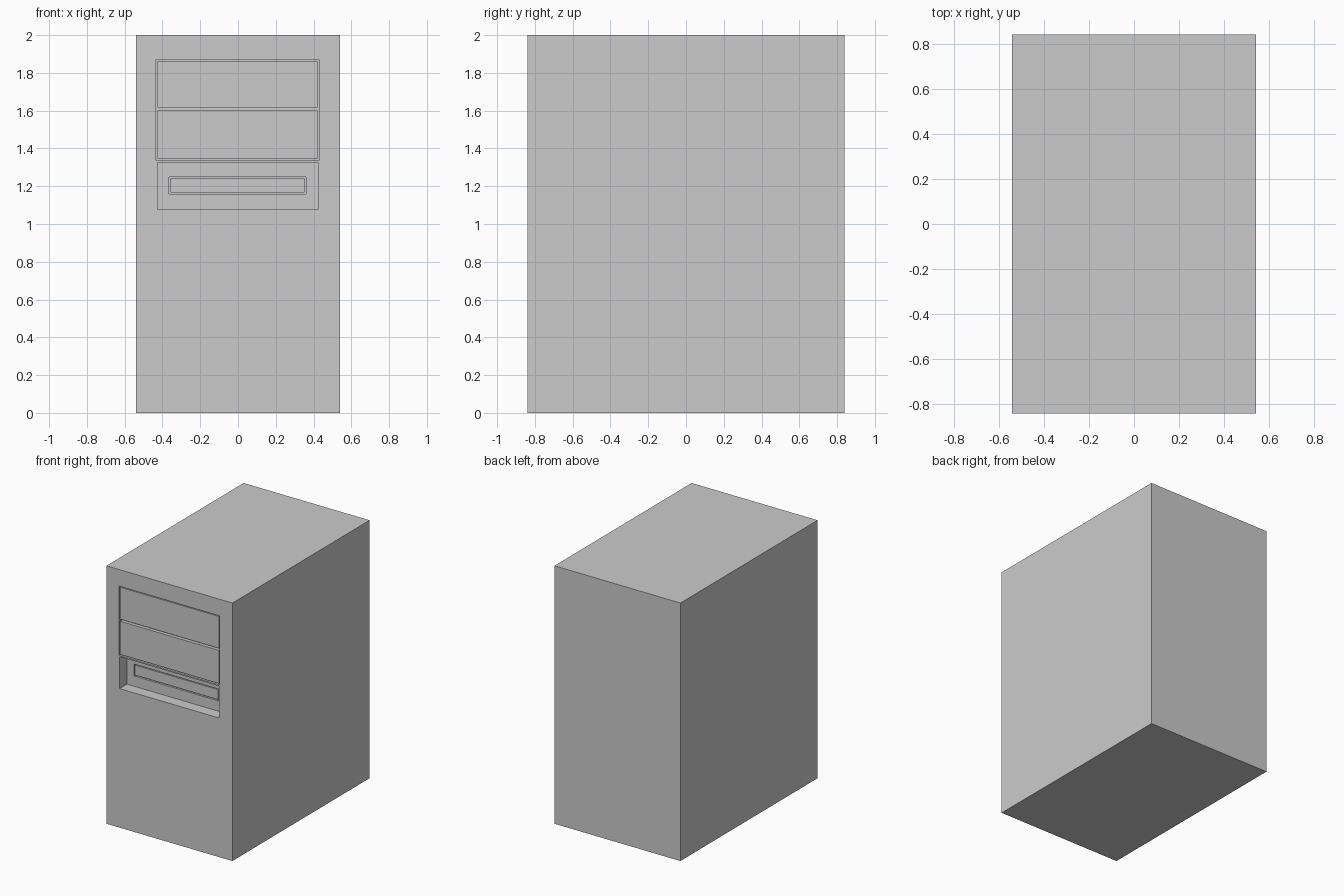
import bpy
import bmesh

if "Cube" in bpy.data.objects:
    bpy.data.objects.remove(bpy.data.objects["Cube"])

FRONT = -0.84


def box(name, x0, x1, y0, y1, z0, z1):
    bm = bmesh.new()
    bmesh.ops.create_cube(bm, size=1)
    bmesh.ops.scale(bm, vec=(x1 - x0, y1 - y0, z1 - z0), verts=bm.verts)
    bmesh.ops.translate(bm, vec=((x0 + x1) / 2, (y0 + y1) / 2, (z0 + z1) / 2), verts=bm.verts)
    mesh = bpy.data.meshes.new(name)
    bm.to_mesh(mesh)
    bm.free()
    obj = bpy.data.objects.new(name, mesh)
    bpy.context.collection.objects.link(obj)
    return obj


def cut(target, x0, x1, depth, z0, z1):
    """Cut a rectangular pocket into the front, then discard the cutter."""
    cutter = box("pocket_cutter", x0, x1, FRONT - 0.05, FRONT + depth, z0, z1)
    cutter.hide_render = True
    mod = target.modifiers.new("pocket", "BOOLEAN")
    mod.operation = "DIFFERENCE"
    mod.solver = "EXACT"
    mod.object = cutter
    bpy.context.view_layer.objects.active = target
    bpy.ops.object.modifier_apply(modifier=mod.name)
    bpy.data.objects.remove(cutter)


# Tower case with one tall drive opening and a lower recessed bay
case = box("tower_case", -0.54, 0.54, FRONT, 0.84, 0, 2)
cut(case, -0.434, 0.429, 0.03, 1.335, 1.871)
cut(case, -0.427, 0.424, 0.09, 1.078, 1.325)

# Slot sunk into the back of the lower bay
cut(case, -0.366, 0.360, 0.105, 1.158, 1.250)

# Two blank drive covers, leaving a thin gap around each
for name, z0, z1 in (("upper_drive_cover", 1.616, 1.863),
                     ("lower_drive_cover", 1.343, 1.600)):
    box(name, -0.427, 0.421, FRONT + 0.003, FRONT + 0.03, z0, z1)

# Flap closing the slot
box("slot_flap", -0.358, 0.352, FRONT + 0.092, FRONT + 0.105, 1.166, 1.243)
